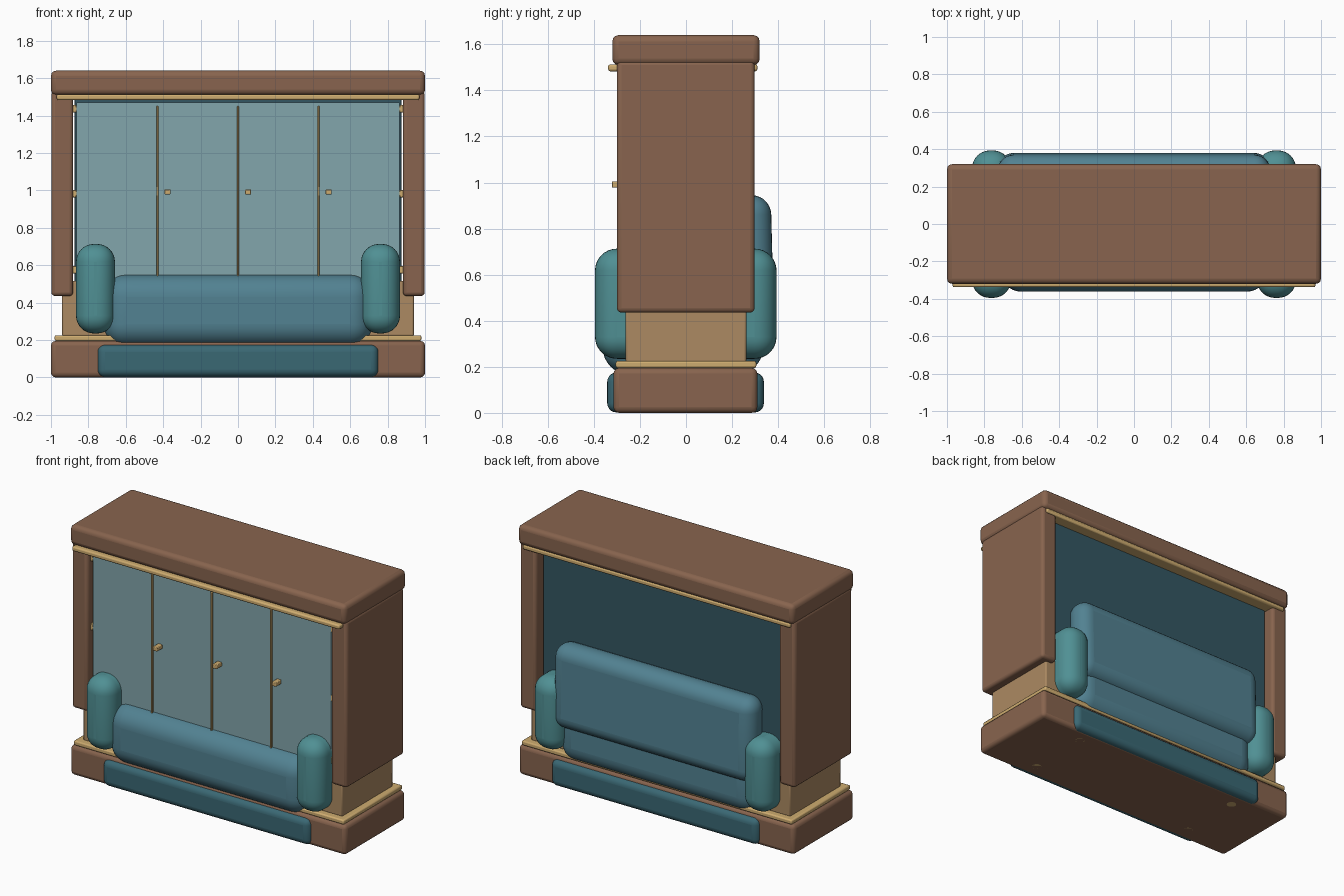
import bpy, math

if "Cube" in bpy.data.objects:
    bpy.data.objects.remove(bpy.data.objects["Cube"])


def material(name, rgb):
    m = bpy.data.materials.new(name)
    lin = [((c / 255 + 0.055) / 1.055) ** 2.4 for c in rgb]
    m.diffuse_color = (*lin, 1)
    m.use_nodes = True
    m.node_tree.nodes["Principled BSDF"].inputs["Base Color"].default_value = m.diffuse_color
    return m


WOOD = material("brown wood", (136, 100, 78))
TAN = material("tan wood", (172, 138, 98))
GOLD = material("pale trim", (206, 172, 112))
PANEL = material("pale blue door", (130, 166, 172))
LINER = material("dark teal back", (52, 86, 98))
BASE = material("dark teal fabric", (58, 104, 116))
SEAT = material("blue fabric", (82, 130, 146))
ARM = material("teal fabric", (80, 144, 148))


def finish(ob, name, mat, bevel, seg):
    ob.name = name
    ob.data.materials.append(mat)
    if bevel:
        b = ob.modifiers.new("round", 'BEVEL')
        b.width, b.segments = bevel, seg
        b.limit_method = 'ANGLE'
    bpy.ops.object.shade_smooth_by_angle(angle=math.radians(35))
    return ob


def box(name, x, y, z, mat, bevel=0.0, seg=3, tilt=0.0):
    """Rounded box from (min, max) ranges on each axis."""
    bpy.ops.mesh.primitive_cube_add(size=1, location=[sum(r) / 2 for r in (x, y, z)])
    ob = bpy.context.object
    ob.scale = [r[1] - r[0] for r in (x, y, z)]
    bpy.ops.object.transform_apply(location=False, rotation=False, scale=True)
    ob.rotation_euler.x = tilt
    return finish(ob, name, mat, bevel, seg)


def pair(name, x, y, z, mat, bevel=0.0, seg=3):
    """Same box on the right and left sides."""
    box("right_" + name, x, y, z, mat, bevel, seg)
    box("left_" + name, (-x[1], -x[0]), y, z, mat, bevel, seg)


# Cabinet plinth and lower body
box("plinth", (-1, 1), (-0.315, 0.31), (0, 0.195), WOOD, 0.025)
box("plinth_trim", (-0.98, 0.98), (-0.305, 0.305), (0.195, 0.225), GOLD, 0.008, 2)
box("lower_body", (-0.94, 0.94), (-0.262, 0.262), (0.22, 0.515), TAN, 0.008, 2)
box("door_sill", (-0.865, 0.865), (-0.265, -0.22), (0.515, 0.53), WOOD)

# Side panels, top and cornice
pair("side_panel", (0.882, 0.998), (-0.3, 0.298), (0.435, 1.53), WOOD, 0.02)
box("top", (-1, 1), (-0.32, 0.32), (1.51, 1.64), WOOD, 0.028)
box("cornice_trim", (-0.97, 0.97), (-0.338, 0.31), (1.483, 1.513), GOLD, 0.009, 2)

# Back panel
box("back_panel", (-0.875, 0.875), (0.21, 0.232), (0.45, 1.5), LINER, 0.004, 1)

# Doors, dividing strips and handles
for i in range(4):
    x0 = -0.864 + i * 0.432
    box(f"door_{i + 1}", (x0, x0 + 0.432), (-0.268, -0.24), (0.53, 1.47), PANEL)
for i in (-1, 0, 1):
    x0 = i * 0.431
    box(f"door_strip_{i + 2}", (x0 - 0.006, x0 + 0.006), (-0.28, -0.26), (0.54, 1.45), GOLD, 0.003, 1)
    box(f"door_handle_{i + 2}", (x0 + 0.038, x0 + 0.07), (-0.322, -0.262), (0.978, 1.005), GOLD, 0.004, 2)

# Hinges
for i, z in enumerate((0.575, 0.983, 1.435)):
    pair(f"hinge_{i + 1}", (0.862, 0.886), (-0.27, -0.24), (z - 0.02, z + 0.02), GOLD, 0.003, 1)

# Sofa running through the cabinet
box("sofa_base", (-0.752, 0.752), (-0.342, 0.338), (0.002, 0.175), BASE, 0.04, 5)
box("seat_cushion", (-0.72, 0.72), (-0.362, 0.335), (0.165, 0.55), SEAT, 0.12, 8)
box("backrest", (-0.728, 0.728), (0.195, 0.375), (0.40, 0.945), SEAT, 0.085, 7, math.radians(1.5))
pair("armrest", (0.658, 0.866), (-0.395, 0.393), (0.235, 0.713), ARM, 0.095, 8)

# Sofa feet
for sx in (-1, 1):
    for sy in (-1, 1):
        bpy.ops.mesh.primitive_cylinder_add(vertices=20, radius=0.03, depth=0.08,
                                            location=(sx * 0.62, sy * 0.21, 0.04))
        finish(bpy.context.object, f"sofa_foot_{sx}_{sy}", GOLD, 0, 1)
